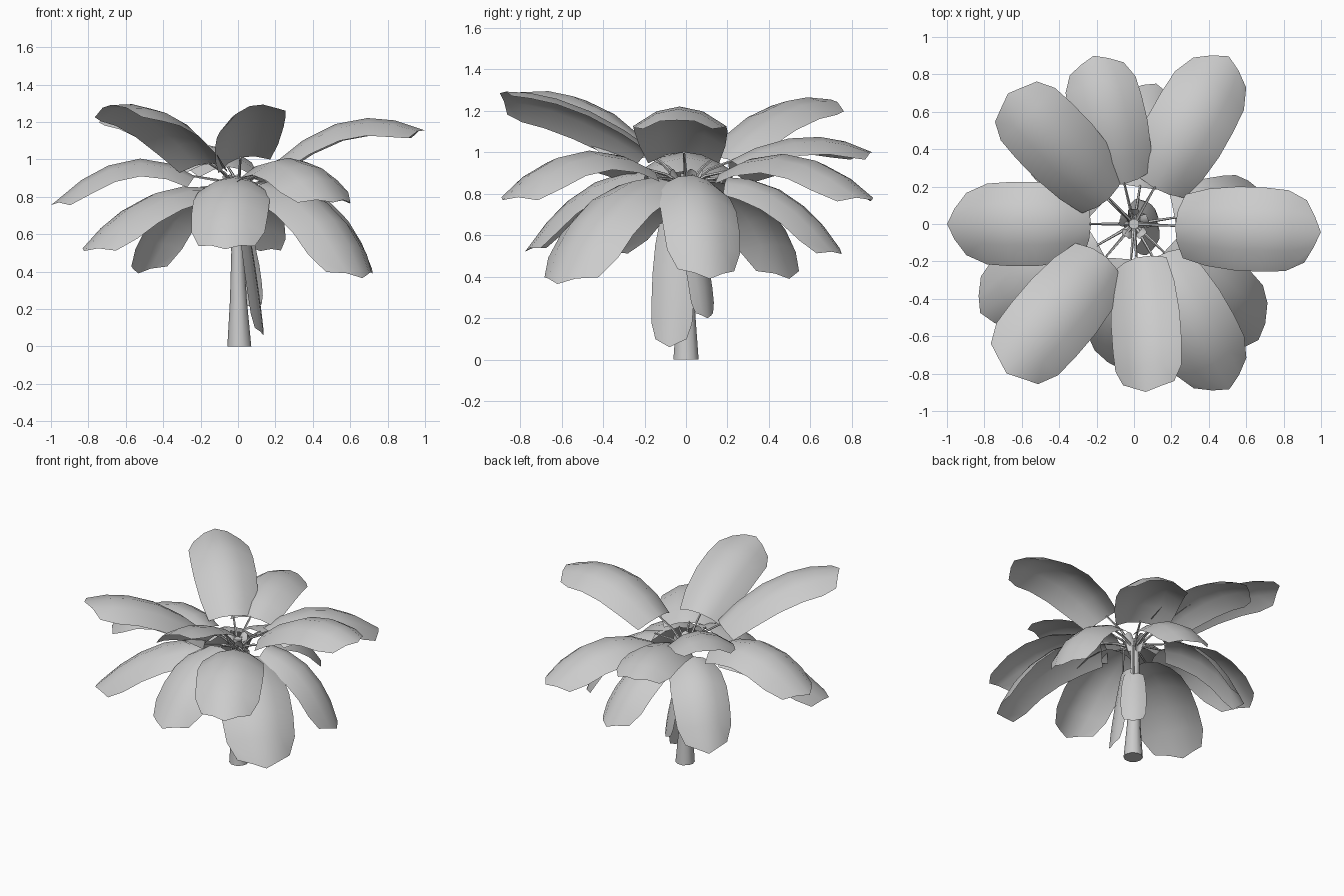
import bpy, bmesh, math
from mathutils import Vector, Matrix

if "Cube" in bpy.data.objects:
    bpy.data.objects.remove(bpy.data.objects["Cube"])


def finish(name, verts, faces, angle=60):
    me = bpy.data.meshes.new(name)
    me.from_pydata(verts, [], faces)
    ob = bpy.data.objects.new(name, me)
    bpy.context.collection.objects.link(ob)
    bm = bmesh.new()
    bm.from_mesh(me)
    bmesh.ops.recalc_face_normals(bm, faces=bm.faces)
    bm.to_mesh(me)
    bm.free()
    bpy.ops.object.select_all(action='DESELECT')
    ob.select_set(True)
    bpy.context.view_layer.objects.active = ob
    bpy.ops.object.shade_smooth_by_angle(angle=math.radians(angle))
    return ob


def tube(name, path, radii, sides):
    """Closed tapered tube along a list of points."""
    pts = [Vector(p) for p in path]
    verts, faces = [], []
    for i, p in enumerate(pts):
        t = (pts[min(i + 1, len(pts) - 1)] - pts[max(i - 1, 0)]).normalized()
        q = Vector((0, 0, 1)).rotation_difference(t)
        if i == 0 and sides > 6:
            q.identity()  # keep the trunk foot flat on the ground
        for k in range(sides):
            a = 2 * math.pi * k / sides
            verts.append(p + q @ Vector((math.cos(a), math.sin(a), 0)) * radii[i])
    for i in range(len(pts) - 1):
        for k in range(sides):
            a, b = i * sides + k, i * sides + (k + 1) % sides
            faces.append((a, b, b + sides, a + sides))
    faces.append(tuple(reversed(range(sides))))
    faces.append(tuple(range(len(verts) - sides, len(verts))))
    return finish(name, verts, faces)


ROWS = [(0, .76), (.17, .92), (.4, 1), (.62, 1), (.8, .96), (1, .74)]
ACROSS = [-1, -.5, 0, .5, 1]


def blade(name, azimuth, base, mid, tip, half_width, roll=0, arch=.42):
    """Arched leaf blade along a curve through three (radius, height) points."""
    rot = Matrix.Rotation(math.radians(azimuth), 3, 'Z')
    b, m, e = [Vector((p[0], 0, p[1])) for p in (base, mid, tip)]
    c = 2 * m - (b + e) / 2
    verts, faces = [], []
    for i, (s, w) in enumerate(ROWS):
        for u in ACROSS:
            t = s - (.07 * abs(u) if i == len(ROWS) - 1 else 0)
            p = b * (1 - t) ** 2 + c * 2 * t * (1 - t) + e * t * t
            tan = ((c - b) * (1 - t) + (e - c) * t).normalized()
            side = Matrix.Rotation(math.radians(roll), 3, tan) @ Vector((0, 1, 0))
            h = half_width * w
            p = p + side * h * u - tan.cross(side) * arch * h * u * u
            verts.append(rot @ p)
    n = len(ACROSS)
    for i in range(len(ROWS) - 1):
        for k in range(n - 1):
            a = i * n + k
            faces.append((a, a + 1, a + n + 1, a + n))
    return finish(name, verts, faces, 80)


# Trunk
tube("trunk", [(.007, 0, 0), (.002, 0, .25), (-.002, 0, .5), (-.008, 0, .75), (0, 0, .9)],
     [.064, .045, .034, .03, .028], 10)

# Leaves: azimuth, base, middle, tip (radius, height), half width, roll
leaves = [
    (-2.5, (.22, 1.0), (.6, 1.21), (1.0, 1.155), .225, 0),
    (-86, (.18, 1.01), (.55, 1.22), (.90, 1.285), .195, 18),
    (229.5, (.23, .98), (.62, 1.24), (1.05, 1.29), .225, 0),
    (134, (.19, .98), (.58, 1.22), (.97, 1.255), .21, 0),
    (103.5, (.22, .96), (.58, 1.075), (.925, 1.0), .20, 0),
    (60.5, (.22, .91), (.62, .985), (1.03, .77), .22, 0),
    (-60, (.21, .92), (.62, 1.0), (1.02, .77), .22, 0),
    (180, (.23, .91), (.6, .995), (1.0, .755), .225, 0),
    (210, (.22, .85), (.58, .79), (.95, .51), .225, 0),
    (265, (.19, .91), (.5, .82), (.78, .52), .205, 0),
    (-43, (.22, .88), (.62, .745), (.91, .365), .24, 0),
    (9, (.22, .89), (.53, .745), (.73, .39), .19, -6),
    (81, (.20, .88), (.5, .79), (.76, .51), .19, 10),
    (137, (.20, .86), (.5, .74), (.73, .39), .19, 0),
]
for i, (az, b, m, t, w, roll) in enumerate(leaves):
    blade(f"leaf_{i + 1}", az, b, m, t, w, roll)
    d = Vector((math.cos(math.radians(az)), math.sin(math.radians(az)), 0))
    up = Vector((0, 0, 1))
    # Stalk from the crown to the blade
    tube(f"stalk_{i + 1}", [d * .015 + up * .84, d * .11 + up * (.45 * .86 + .55 * b[1]),
                            d * (b[0] + .01) + up * b[1]], [.011, .008, .006], 5)

# Wilted leaves hanging beside the trunk
front = blade("wilted_leaf_front", -14, (.05, .66), (.10, .36), (.14, .06), .105, 0, .3)
front.location.y = -.045
blade("wilted_leaf_back", 48, (.05, .62), (.11, .40), (.14, .20), .085, 0, .3)
tube("wilted_stalk_front", [(.01, -.01, .86), (.05, -.05, .82), (.045, -.057, .65)], [.01, .009, .007], 5)
tube("wilted_stalk_back", [(.01, .01, .85), (.05, .05, .8), (.034, .037, .61)], [.01, .009, .007], 5)

# Small sheaths around the crown
for i in range(5):
    blade(f"crown_sheath_{i + 1}", 72 * i + 20, (.03, .80), (.045, .86), (.08, .92), .03)
